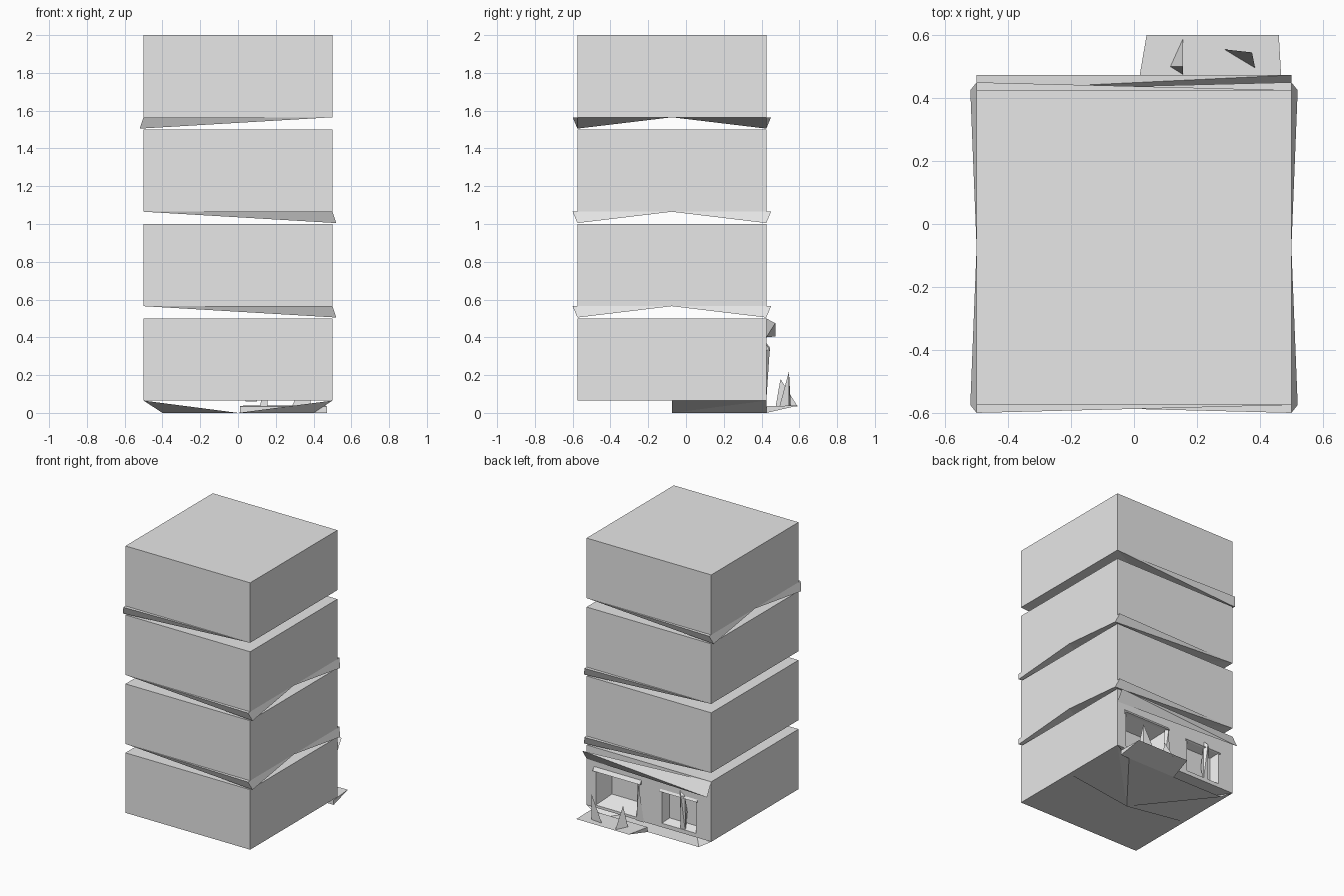
import bpy
import bmesh

cube = bpy.data.objects.get("Cube")
if cube:
    bpy.data.objects.remove(cube, do_unlink=True)

# One flat colour
grey = bpy.data.materials.new("light_grey")
grey.use_nodes = True
COLOUR = (0.8, 0.8, 0.8, 1)
grey.diffuse_color = COLOUR
grey.node_tree.nodes["Principled BSDF"].inputs["Base Color"].default_value = COLOUR

HALF = 0.5
MID_Y = -0.075
BACK = MID_Y + HALF
STOREY = 0.5
GAP = 0.065


def finish(name, bm):
    mesh = bpy.data.meshes.new(name)
    bm.to_mesh(mesh)
    bm.free()
    mesh.materials.append(grey)
    obj = bpy.data.objects.new(name, mesh)
    bpy.context.collection.objects.link(obj)
    return obj


def hull(name, points):
    """Faceted solid wrapped around a few corner points."""
    bm = bmesh.new()
    verts = [bm.verts.new(p) for p in points]
    res = bmesh.ops.convex_hull(bm, input=verts)
    junk = {v for v in res["geom_interior"] + res["geom_unused"]
            if isinstance(v, bmesh.types.BMVert)}
    bmesh.ops.delete(bm, geom=list(junk), context="VERTS")
    bmesh.ops.dissolve_limit(bm, angle_limit=0.001, verts=bm.verts, edges=bm.edges)
    bmesh.ops.recalc_face_normals(bm, faces=bm.faces)
    return finish(name, bm)


def box(name, x0, x1, y0, y1, z0, z1):
    return hull(name, [(x, y, z) for x in (x0, x1) for y in (y0, y1) for z in (z0, z1)])


def recess(name, x0, x1, z0, z1, depth, inset):
    """Tapered cutter that narrows as it goes into the back wall."""
    points = []
    for y, d in ((BACK + 0.01, 0), (BACK - depth, inset)):
        points += [(x, y, z) for x in (x0 + d, x1 - d) for z in (z0 + d, z1 - d)]
    cutter = hull(name, points)
    cutter.hide_render = True
    cutter.hide_viewport = True
    cutter.display_type = "WIRE"
    return cutter


# Four stacked storeys
storeys = []
for i in range(4):
    base = i * STOREY
    storeys.append(box(f"storey_{i + 1}", -HALF, HALF, MID_Y - HALF, BACK,
                       base + GAP, base + STOREY))

# Drooping corner fins under the upper storeys; the top pair is on the other side
for i, side in ((1, 1), (2, 1), (3, -1)):
    z = i * STOREY + GAP
    for end, label in ((-1, "front"), (1, "back")):
        edge = MID_Y + end * HALF
        hull(f"{label}_corner_fin_{i}", [
            (side * HALF, edge + end * 0.025, z),
            (side * 0.52, edge, z - 0.06),
            (side * HALF, MID_Y, z),
            (-side * HALF, edge, z)])

# Doorway and window recesses in the ground storey
for cutter in (recess("door_cutter", 0.07, 0.43, 0.08, 0.34, 0.12, 0.05),
               recess("window_cutter", -0.38, -0.1, 0.09, 0.33, 0.06, 0.025)):
    cut = storeys[0].modifiers.new(cutter.name, "BOOLEAN")
    cut.operation = "DIFFERENCE"
    cut.solver = "EXACT"
    cut.object = cutter

# Folded footing, open to the front and back
bm = bmesh.new()
centre = bm.verts.new((0, MID_Y, 0))
feet = []
for s in (-1, 1):
    a = bm.verts.new((s * HALF, MID_Y, GAP))
    b = bm.verts.new((s * HALF, BACK, GAP))
    c = bm.verts.new((s * 0.4, BACK, 0))
    feet.append(c)
    for tri in ((centre, a, b), (centre, b, c)):
        bm.faces.new(tri if s < 0 else tri[::-1])
bm.faces.new((centre, feet[0], feet[1]))
for f in bm.faces:
    f.normal_update()
    if f.normal.z > 0:
        f.normal_flip()
finish("footing", bm)

# Twisted awning across the back
hull("awning", [(-HALF, BACK, 0.5), (-HALF, 0.473, 0.405),
                (HALF, 0.473, 0.475), (HALF, BACK, 0.4)])

# Door hood and jamb
hull("door_hood", [(x, y, z) for x in (0.06, 0.44)
                   for y, z in ((BACK, 0.36), (0.443, 0.335), (BACK, 0.33))])
hull("door_jamb", [(0.09, BACK, 0.35), (0.04, BACK, 0.06),
                   (0.07, 0.443, 0.33), (0.1, BACK, 0.06)])

# Window hood and centre post
hull("window_hood", [(x, y, z) for x in (-0.39, -0.09)
                     for y, z in ((BACK, 0.34), (0.435, 0.325), (BACK, 0.32))])
hull("window_post", [(-0.25, BACK, 0.37), (-0.27, 0.445, 0.345), (-0.29, BACK, 0.34),
                     (-0.29, 0.42, 0.07), (-0.25, 0.42, 0.07), (-0.27, 0.37, 0.2)])

# Sloping doorstep with two spikes
hull("doorstep", [(0.01, BACK, 0), (0.47, BACK, 0), (0.01, BACK, 0.035),
                  (0.47, BACK, 0.035), (0.04, 0.6, 0.04), (0.46, 0.6, 0.04)])
hull("inner_spike", [(0.115, 0.5, 0.035), (0.155, 0.475, 0.035),
                     (0.155, 0.59, 0.035), (0.155, 0.5, 0.18)])
hull("outer_spike", [(0.285, 0.555, 0.035), (0.385, 0.495, 0.035),
                     (0.375, 0.545, 0.035), (0.375, 0.545, 0.22)])
